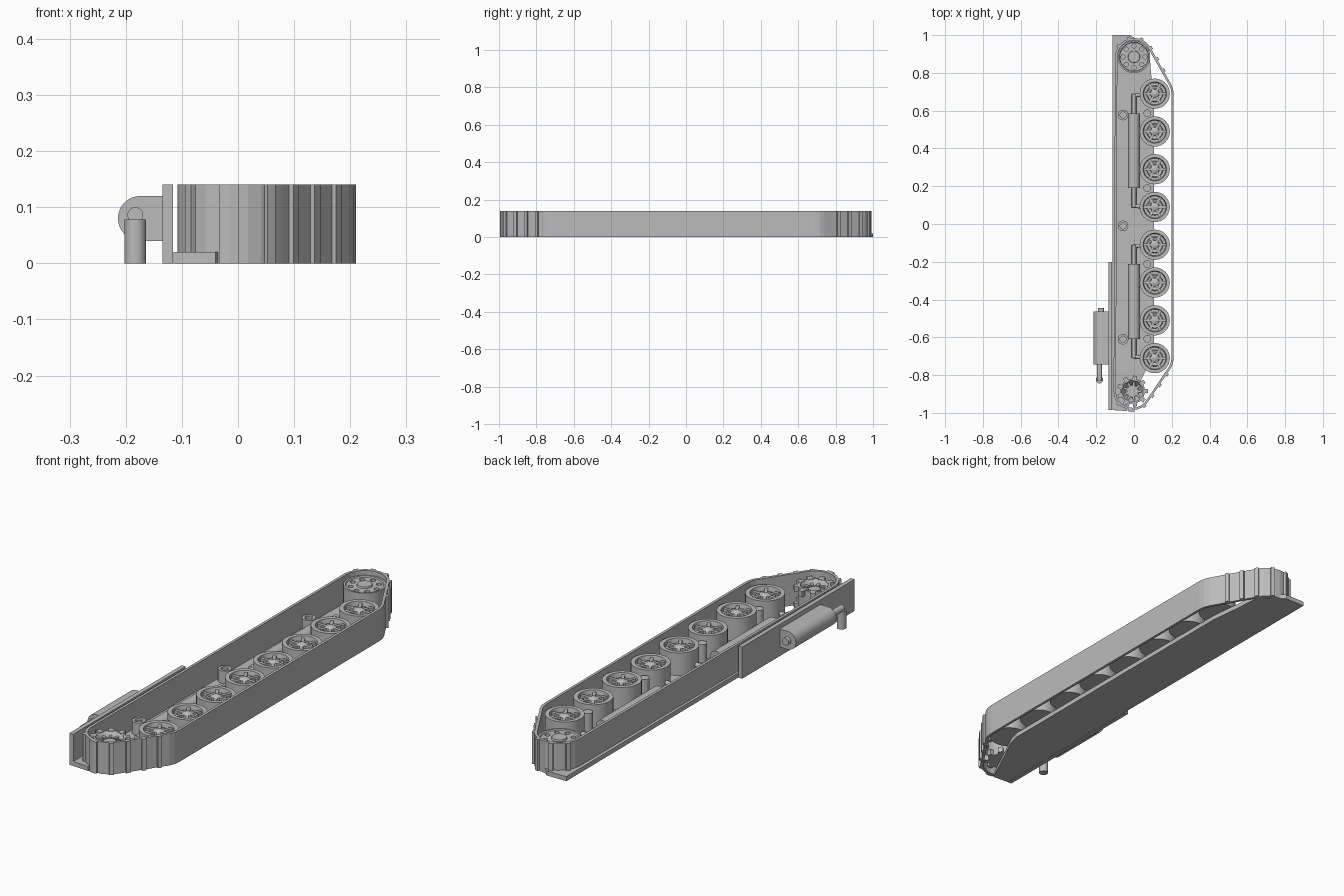
import bpy, bmesh
from math import pi, cos, sin, radians
from mathutils import Matrix, Vector
from mathutils.geometry import convex_hull_2d

cube = bpy.data.objects.get("Cube")
if cube:
    bpy.data.objects.remove(cube, do_unlink=True)

GREY = (0.5, 0.5, 0.5, 1)
mat = bpy.data.materials.new("plain grey")
mat.use_nodes = True
mat.diffuse_color = GREY
mat.node_tree.nodes["Principled BSDF"].inputs["Base Color"].default_value = GREY

FLOOR = 0.02   # top of the hull plate
TOP = 0.14     # top of the track
FACE = 0.12    # outer face of the wheels


def finish(name, bm, smooth=True):
    bmesh.ops.recalc_face_normals(bm, faces=bm.faces)
    mesh = bpy.data.meshes.new(name)
    bm.to_mesh(mesh)
    bm.free()
    mesh.materials.append(mat)
    ob = bpy.data.objects.new(name, mesh)
    bpy.context.collection.objects.link(ob)
    if smooth:
        bpy.ops.object.select_all(action='DESELECT')
        ob.select_set(True)
        bpy.context.view_layer.objects.active = ob
        bpy.ops.object.shade_smooth_by_angle(angle=radians(35))
    return ob


def add_box(bm, low, high, turn=None):
    low, high = Vector(low), Vector(high)
    m = Matrix.Translation((low + high) / 2) @ Matrix.Diagonal((*(high - low), 1))
    bmesh.ops.create_cube(bm, size=1, matrix=(turn or Matrix()) @ m)


def add_rod(bm, start, end, r, seg=24):
    start, end = Vector(start), Vector(end)
    d = end - start
    m = Matrix.Translation((start + end) / 2) @ d.to_track_quat('Z', 'Y').to_matrix().to_4x4()
    bmesh.ops.create_cone(bm, cap_ends=True, segments=seg, radius1=r, radius2=r,
                          depth=d.length, matrix=m)


def add_lathe(bm, profile, x, y, seg=32):
    verts = [bm.verts.new((r, 0, z)) for r, z in profile]
    edges = [bm.edges.new(p) for p in zip(verts, verts[1:])]
    new = bmesh.ops.spin(bm, geom=verts + edges, cent=(0, 0, 0), axis=(0, 0, 1),
                         angle=2 * pi, steps=seg, use_merge=True)
    bmesh.ops.remove_doubles(bm, verts=bm.verts, dist=0.0002)
    bmesh.ops.translate(bm, verts=bm.verts, vec=(x, y, 0))


def prism(name, outline, z0, z1):
    bm = bmesh.new()
    face = bm.faces.new([bm.verts.new((x, y, z0)) for x, y in outline])
    out = bmesh.ops.extrude_face_region(bm, geom=[face])["geom"]
    bmesh.ops.translate(bm, vec=(0, 0, z1 - z0),
                        verts=[g for g in out if isinstance(g, bmesh.types.BMVert)])
    return finish(name, bm, False)


# Hull plate
prism("hull_plate", [(-0.115, -0.985), (-0.04, -0.99), (0.04, -0.82), (0.09, -0.72),
                     (0.105, -0.66), (0.105, 0.66), (0.09, 0.8), (0.08, 0.93),
                     (-0.02, 1), (-0.115, 1)], 0, FLOOR)

# Track belt: hull around the end wheels and the outer road wheels
SPROCKET, IDLER = Vector((0, 0.885)), Vector((-0.008, -0.885))
WHEEL_X = 0.11
wheel_ys = [0.69 - 0.2 * i for i in range(8)]
samples = []
for c in (SPROCKET, IDLER, Vector((WHEEL_X, wheel_ys[0])), Vector((WHEEL_X, wheel_ys[-1]))):
    samples += [(c, Vector((cos(k * pi / 12), sin(k * pi / 12)))) for k in range(24)]
order = convex_hull_2d([c + d * 0.1 for c, d in samples])
outer = [samples[i][0] + samples[i][1] * 0.1 for i in order]
inner = [samples[i][0] + samples[i][1] * 0.088 for i in order]
bm = bmesh.new()
loops = [[bm.verts.new((p.x, p.y, z)) for p in ring]
         for ring, z in ((outer, 0), (outer, TOP), (inner, TOP), (inner, 0))]
n = len(order)
for a, b in zip(loops, loops[1:] + loops[:1]):
    for i in range(n):
        j = (i + 1) % n
        bm.faces.new((a[i], a[j], b[j], b[i]))
finish("track_belt", bm, False)

# Track cleats around both ends
bm = bmesh.new()
walked, due, gap = 0, 0, 0.068
for i in range(n):
    a, b = outer[i], outer[(i + 1) % n]
    step = (b - a).length
    while due < walked + step:
        p = a.lerp(b, (due - walked) / step)
        if abs(p.y) > 0.76 and (p.x > -0.09 or abs(p.y) > 0.9):
            d = b - a
            turn = Matrix.Translation((p.x, p.y, 0)) @ Matrix.Rotation(d.to_3d().to_2d().angle_signed(Vector((1, 0))), 4, 'Z')
            add_box(bm, (-0.009, -0.009, 0), (0.009, 0.009, TOP), turn)
        due += gap
    walked += step
finish("track_cleats", bm, False)

# Road wheels with dished, spoked faces
wheel_profile = [(0, FLOOR), (0.08, FLOOR), (0.08, FACE), (0.062, FACE), (0.058, 0.1),
                 (0.044, 0.1), (0.04, 0.108), (0.024, 0.1), (0.022, 0.112),
                 (0.012, 0.118), (0, 0.12)]
for i, y in enumerate(wheel_ys):
    bm = bmesh.new()
    add_lathe(bm, wheel_profile, WHEEL_X, y)
    for k in range(6):
        turn = Matrix.Translation((WHEEL_X, y, 0)) @ Matrix.Rotation(k * pi / 3, 4, 'Z')
        add_box(bm, (0.018, -0.007, 0.095), (0.062, 0.007, 0.112), turn)
    finish(f"road_wheel_{i + 1}", bm)

# Drive sprocket with a ring of holes
bm = bmesh.new()
add_lathe(bm, [(0, FLOOR), (0.086, FLOOR), (0.086, FACE), (0.078, FACE), (0.075, 0.115),
               (0.032, 0.115), (0.03, 0.122), (0, 0.122)], *SPROCKET)
sprocket = finish("drive_sprocket", bm)
bm = bmesh.new()
for k in range(8):
    p = SPROCKET + Vector((cos(k * pi / 4), sin(k * pi / 4))) * 0.058
    add_rod(bm, (p.x, p.y, 0.095), (p.x, p.y, 0.15), 0.011, 16)
cutter = finish("sprocket_hole_cutter", bm, False)
cutter.hide_render = True
cutter.hide_set(True)
cut = sprocket.modifiers.new("holes", 'BOOLEAN')
cut.operation = 'DIFFERENCE'
cut.object = cutter

# Toothed idler with a bowl-shaped face
bm = bmesh.new()
add_lathe(bm, [(0, FLOOR), (0.066, FLOOR), (0.066, FACE), (0.058, FACE), (0.034, 0.085),
               (0.03, 0.085), (0.03, 0.1), (0, 0.1)], *IDLER)
for k in range(9):
    turn = Matrix.Translation(IDLER.to_3d()) @ Matrix.Rotation(k * 2 * pi / 9, 4, 'Z')
    add_box(bm, (0.055, -0.011, 0.095), (0.082, 0.011, FACE), turn)
    add_box(bm, (0.055, -0.011, FLOOR), (0.082, 0.011, 0.045), turn)
    add_box(bm, (0.025, -0.006, 0.08), (0.06, 0.006, 0.106), turn)
finish("idler_wheel", bm)

# Dampers with their rods and arms, and the pivot posts beside them
for name, mid in (("rear", 0.388), ("front", -0.41)):
    bm = bmesh.new()
    add_rod(bm, (0, mid - 0.198, 0.05), (0, mid + 0.198, 0.05), 0.031)
    add_rod(bm, (0, mid - 0.3, 0.05), (0, mid + 0.3, 0.05), 0.012)
    for s in (-1, 1):
        add_rod(bm, (-0.008, mid + s * 0.292, 0.05), (0.06, mid + s * 0.298, 0.05), 0.01)
    finish(f"{name}_damper", bm)
    bm = bmesh.new()
    for s in (-1, 1):
        add_rod(bm, (0.07, mid + s * 0.198, FLOOR), (0.07, mid + s * 0.198, 0.1), 0.02)
    finish(f"{name}_pivot_posts", bm)

# Hollow return rollers
for i, y in enumerate((0.577, -0.01, -0.61)):
    bm = bmesh.new()
    add_lathe(bm, [(0, FLOOR), (0.028, FLOOR), (0.028, 0.075), (0.016, 0.075),
                   (0.016, 0.065), (0, 0.065)], -0.058, y, 24)
    finish(f"return_roller_{i + 1}", bm)

# Side skirt
bm = bmesh.new()
add_box(bm, (-0.135, -0.985, 0), (-0.116, -0.2, TOP))
finish("side_skirt", bm, False)

# Exhaust: muffler with mounting block, pipe and outlet
bm = bmesh.new()
add_rod(bm, (-0.174, -0.745, 0.08), (-0.174, -0.462, 0.08), 0.04, 32)
add_box(bm, (-0.174, -0.745, 0.04), (-0.13, -0.462, 0.12))
finish("muffler", bm)
bm = bmesh.new()
add_rod(bm, (-0.183, -0.828, 0.086), (-0.183, -0.74, 0.086), 0.014)
add_rod(bm, (-0.174, -0.47, 0.08), (-0.174, -0.446, 0.08), 0.016)
add_rod(bm, (-0.183, -0.825, 0), (-0.183, -0.825, 0.078), 0.019)
finish("exhaust_pipe", bm)
